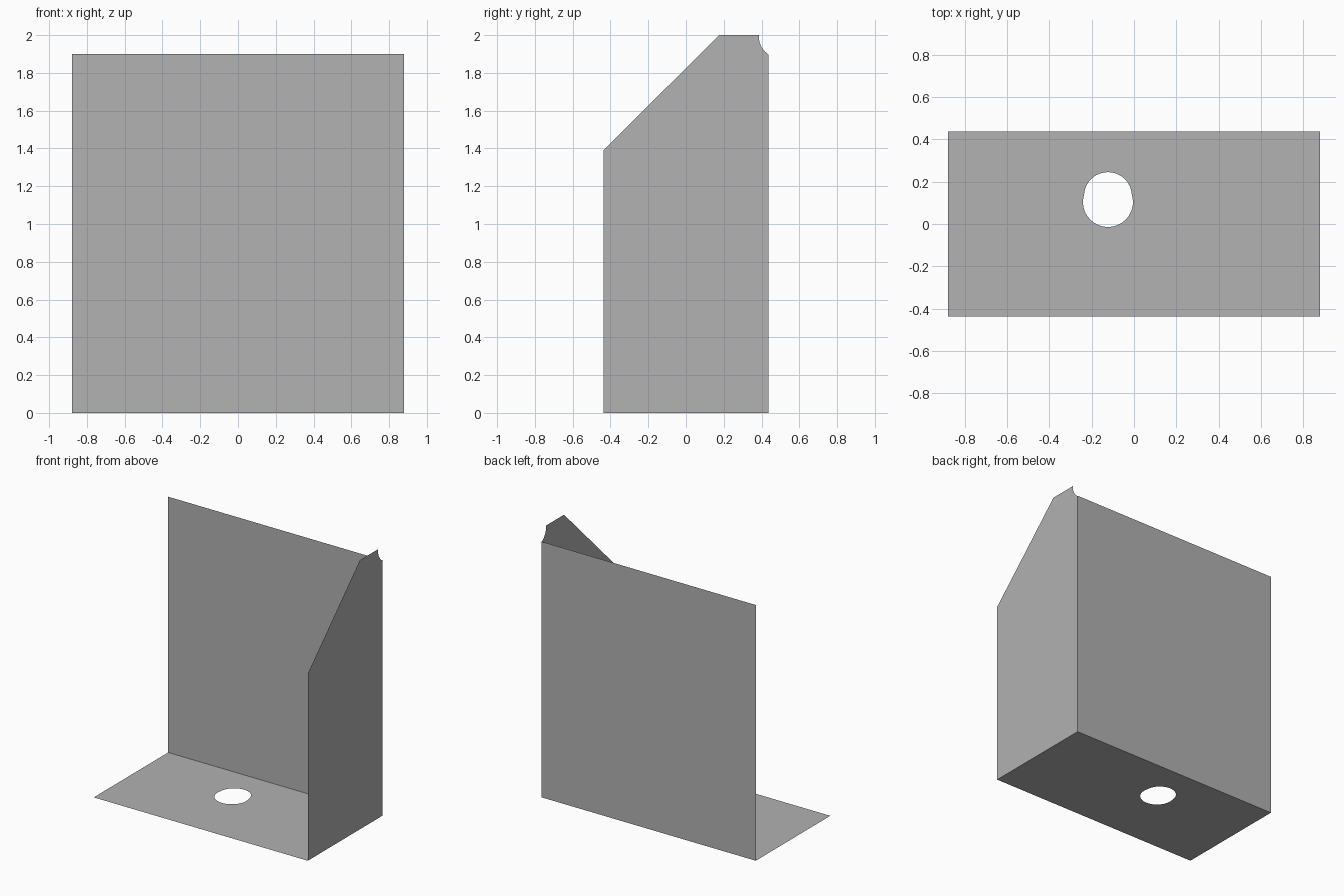
import bpy, bmesh
from math import sin, cos, radians
from mathutils import Vector

cube = bpy.data.objects.get("Cube")
if cube:
    bpy.data.objects.remove(cube, do_unlink=True)

W, D = 0.88, 0.437          # half width and half depth
BACK_H, SIDE_H, FRONT_H = 1.9, 2.0, 1.39

grey = bpy.data.materials.new("plain_grey")
grey.use_nodes = True
colour = (0.445, 0.445, 0.445, 1)
grey.diffuse_color = colour
grey.node_tree.nodes["Principled BSDF"].inputs["Base Color"].default_value = colour


def arc(cx, cy, r, start, end, steps):
    """Points along a circular arc, angles in degrees."""
    angles = [radians(start + (end - start) * i / steps) for i in range(steps + 1)]
    return [(cx + r * cos(a), cy + r * sin(a)) for a in angles]


def sheet(name, loops, place, normal):
    """Flat sheet from an outline and optional holes; place maps 2D to 3D."""
    bm = bmesh.new()
    edges = []
    for loop in loops:
        verts = [bm.verts.new(place(u, v)) for u, v in loop]
        edges += [bm.edges.new((a, b)) for a, b in zip(verts, verts[1:] + verts[:1])]
    if len(loops) == 1:
        bm.faces.new(verts)
    else:
        bmesh.ops.triangle_fill(bm, edges=edges, use_beauty=True)
    bm.normal_update()
    for f in bm.faces:
        if f.normal.dot(Vector(normal)) < 0:
            f.normal_flip()
    mesh = bpy.data.meshes.new(name)
    bm.to_mesh(mesh)
    bm.free()
    mesh.materials.append(grey)
    obj = bpy.data.objects.new(name, mesh)
    bpy.context.collection.objects.link(obj)
    return obj


# Base sheet with a hole made of two overlapping circles
hole = arc(-0.123, 0.132, 0.113, 3, 177, 24) + arc(-0.123, 0.104, 0.118, 163, 377, 30)
base = [(-W, -D), (W, -D), (W, D), (-W, D)]
sheet("base_plate", [base, hole], lambda u, v: (u, v, 0), (0, 0, -1))

# Upright back sheet
back = [(-W, 0), (W, 0), (W, BACK_H), (-W, BACK_H)]
sheet("back_plate", [back], lambda u, v: (u, D, v), (0, 1, 0))

# Side sheet with sloped front and a scooped rear corner
scoop = arc(0.494, 1.99, 0.108, 236, 180, 10)
side = [(-D, 0), (D, 0), (D, BACK_H - 0.003)] + scoop
side += [(0.387, SIDE_H), (0.175, SIDE_H), (-D, FRONT_H)]
sheet("side_plate", [side], lambda u, v: (W, u, v), (1, 0, 0))
